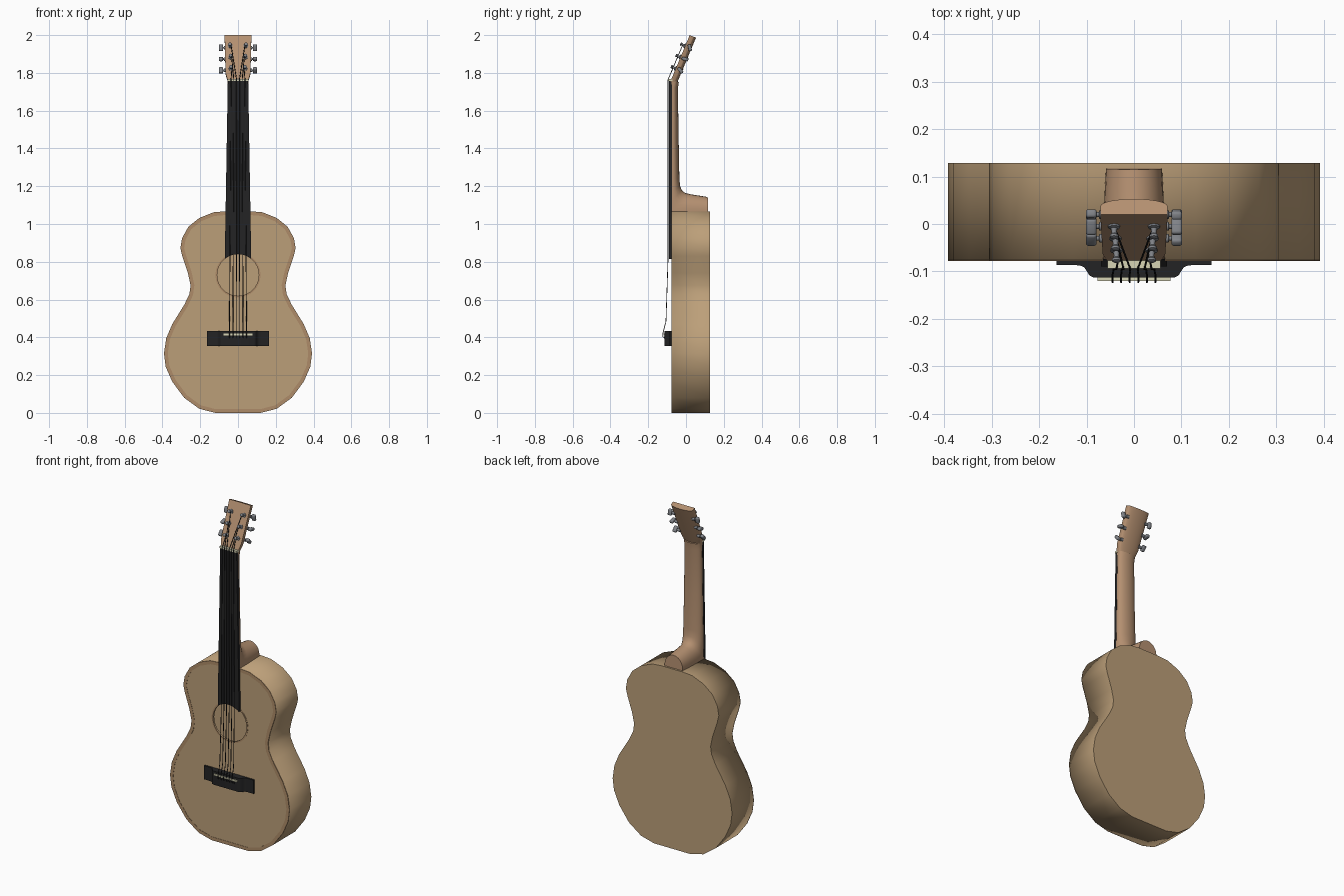
import bpy, bmesh, math
from mathutils import Vector, Matrix

if "Cube" in bpy.data.objects:
    bpy.data.objects.remove(bpy.data.objects["Cube"])


def material(name, rgb):
    m = bpy.data.materials.new(name)
    m.diffuse_color = (*rgb, 1)
    m.use_nodes = True
    m.node_tree.nodes["Principled BSDF"].inputs["Base Color"].default_value = m.diffuse_color
    return m


TAN = material("spruce", (0.50, 0.345, 0.19))
BROWN = material("neck_wood", (0.46, 0.28, 0.165))
EDGE = material("edging", (0.42, 0.26, 0.14))
BLACK = material("ebony", (0.017, 0.017, 0.018))
IVORY = material("ivory", (0.68, 0.66, 0.46))
METAL = material("metal", (0.22, 0.23, 0.25))


def finish(name, bm, mat, angle=35):
    bmesh.ops.recalc_face_normals(bm, faces=bm.faces)
    me = bpy.data.meshes.new(name)
    bm.to_mesh(me)
    bm.free()
    me.materials.append(mat)
    ob = bpy.data.objects.new(name, me)
    bpy.context.collection.objects.link(ob)
    bpy.ops.object.select_all(action='DESELECT')
    ob.select_set(True)
    bpy.context.view_layer.objects.active = ob
    bpy.ops.object.shade_smooth_by_angle(angle=math.radians(angle))
    return ob


def plate(name, loops, lo, hi, mat, axis='y'):
    """Flat outline (further loops are holes) extruded from lo to hi along axis."""
    bm = bmesh.new()
    edges = []
    for loop in loops:
        vs = [bm.verts.new((a, lo, b) if axis == 'y' else (a, b, lo)) for a, b in loop]
        edges += [bm.edges.new((vs[i - 1], vs[i])) for i in range(len(vs))]
    bmesh.ops.triangle_fill(bm, edges=edges, use_beauty=True)
    ext = bmesh.ops.extrude_face_region(bm, geom=bm.faces[:])
    step = Vector((0, hi - lo, 0)) if axis == 'y' else Vector((0, 0, hi - lo))
    bmesh.ops.translate(bm, vec=step, verts=[g for g in ext['geom'] if isinstance(g, bmesh.types.BMVert)])
    return finish(name, bm, mat)


def box(name, center, size, mat, rot=None, bevel=0.0):
    bm = bmesh.new()
    m = Matrix.Translation(center) @ (rot or Matrix()) @ Matrix.Diagonal((*size, 1))
    bmesh.ops.create_cube(bm, size=1, matrix=m)
    if bevel:
        bmesh.ops.bevel(bm, geom=bm.edges[:], offset=bevel, segments=3, profile=0.5, affect='EDGES')
    return finish(name, bm, mat, 50 if bevel else 35)


def lathe(name, p, direction, profile, mat, n=16):
    """Rings of (distance, radius) along a direction from point p."""
    bm = bmesh.new()
    rot = direction.to_track_quat('Z', 'Y')
    rings = [[bm.verts.new(p + rot @ Vector((r * math.cos(k * math.tau / n), r * math.sin(k * math.tau / n), d)))
              for k in range(n)] for d, r in profile]
    for a, b in zip(rings, rings[1:]):
        for k in range(n):
            bm.faces.new((a[k - 1], a[k], b[k], b[k - 1]))
    bm.faces.new(rings[0])
    bm.faces.new(rings[-1])
    return finish(name, bm, mat)


def circle(r, z, n=40):
    return [(r * math.cos(k * math.tau / n), z + r * math.sin(k * math.tau / n)) for k in range(n)]


# Body outline, right half from bottom to top, then mirrored
half = [(0.12, 0), (0.205, 0.022), (0.285, 0.08), (0.348, 0.165), (0.383, 0.245), (0.392, 0.315),
        (0.38, 0.395), (0.348, 0.47), (0.283, 0.575), (0.257, 0.63), (0.251, 0.675), (0.265, 0.74),
        (0.295, 0.83), (0.305, 0.872), (0.296, 0.925), (0.263, 0.985), (0.205, 1.032), (0.13, 1.062), (0.07, 1.067)]
outline = half + [(-x, z) for x, z in reversed(half)]


def inset(loop, d):
    out = []
    for i, p in enumerate(loop):
        a, b = Vector(loop[i - 1]), Vector(loop[(i + 1) % len(loop)])
        t = (b - a).normalized()
        out.append((p[0] - t.y * d, p[1] + t.x * d))
    return out


FRONT, BACK, HOLE_Z, HOLE_R = -0.076, 0.128, 0.73, 0.11

# Hollow back and sides
bm = bmesh.new()
back = [bm.verts.new((x, BACK, z)) for x, z in outline]
front = [bm.verts.new((x, FRONT, z)) for x, z in outline]
bm.faces.new(back)
for i in range(len(back)):
    bm.faces.new((back[i - 1], back[i], front[i], front[i - 1]))
shell = finish("body_back_and_sides", bm, TAN)
sol = shell.modifiers.new("wall", 'SOLIDIFY')
sol.thickness = 0.008
sol.offset = -1

# Soundboard, edging and hole ring
plate("soundboard", [inset(outline, 0.004), circle(HOLE_R, HOLE_Z)], FRONT, FRONT + 0.01, TAN)
plate("front_edging", [outline, inset(outline, 0.02)], FRONT - 0.0015, FRONT + 0.002, EDGE)
plate("soundhole_ring", [circle(0.119, HOLE_Z), circle(HOLE_R, HOLE_Z)], FRONT - 0.0015, FRONT + 0.002, EDGE)

# Fretboard whose lower end follows the soundhole
arc = []
for k in range(13):
    x = -0.07 + 0.14 * k / 12
    arc.append((x, HOLE_Z + math.sqrt(HOLE_R ** 2 - x * x)))
plate("fretboard", [arc + [(0.054, 1.757), (-0.054, 1.757)]], -0.09, -0.074, BLACK)
box("nut", (0, -0.083, 1.762), (0.112, 0.022, 0.011), IVORY)


# Tilted headstock frame: s runs up the face, d goes in behind the face
def head(s, d, x=0.0):
    return Vector((x, -0.078 + 0.385 * s + 0.923 * d, 1.766 + 0.923 * s - 0.385 * d))


def yz(y, z):
    return Vector((0, y, z))


# Neck, heel and headstock lofted from D sections: flat point, round point, half width, straight side share
def loft(name, stations, mat, n=12):
    bm = bmesh.new()
    rings = []
    for f, a, w, s in stations:
        prof = [(w, 0)] + [(w * math.cos(math.pi * k / n), s + (1 - s) * math.sin(math.pi * k / n))
                           for k in range(n + 1)] + [(-w, 0)]
        rings.append([bm.verts.new(f + (a - f) * d + Vector((x, 0, 0))) for x, d in prof])
    for p, q in zip(rings, rings[1:]):
        for k in range(len(p)):
            bm.faces.new((p[k - 1], p[k], q[k], q[k - 1]))
    bm.faces.new(rings[0])
    bm.faces.new(rings[-1])
    return finish(name, bm, mat)


loft("headstock", [(head(s, 0), head(s, 0.036), w, 0.55) for s, w in
                   ((0.2535, 0.071), (0.04, 0.066), (0.02, 0.062), (0.0, 0.056), (-0.012, 0.054))], BROWN)
loft("neck_and_heel", [
    (yz(-0.078, 1.765), yz(-0.038, 1.752), 0.055, 0.45),
    (yz(-0.078, 1.73), yz(-0.043, 1.715), 0.054, 0.3),
    (yz(-0.078, 1.45), yz(-0.039, 1.45), 0.058, 0.2),
    (yz(-0.078, 1.24), yz(-0.035, 1.24), 0.062, 0.2),
    (yz(-0.078, 1.17), yz(-0.031, 1.20), 0.063, 0.2),
    (yz(-0.078, 1.12), yz(-0.022, 1.178), 0.064, 0.2),
    (yz(-0.074, 1.06), yz(-0.006, 1.165), 0.065, 0.2),
    (yz(-0.02, 1.06), yz(0.02, 1.158), 0.065, 0.2),
    (yz(0.06, 1.06), yz(0.07, 1.15), 0.062, 0.2),
    (yz(0.117, 1.06), yz(0.115, 1.143), 0.059, 0.2)], BROWN)

# Bridge: thin wings sweeping up to a thick centre, plus saddle
wing = [(0.163, -0.074), (0.163, -0.086), (0.115, -0.087), (0.105, -0.091), (0.099, -0.1),
        (0.094, -0.108), (0.085, -0.113)]
plate("bridge", [wing + [(-x, y) for x, y in reversed(wing)]], 0.353, 0.434, BLACK, axis='z')
box("saddle", (0, -0.113, 0.416), (0.154, 0.014, 0.01), IVORY)
box("string_tie_bar", (0, -0.113, 0.399), (0.11, 0.006, 0.012), BLACK)


# Strings, one poly curve each, converted to mesh
def string(name, pts):
    cu = bpy.data.curves.new(name, 'CURVE')
    cu.dimensions = '3D'
    cu.bevel_depth = 0.0021
    cu.bevel_resolution = 1
    cu.use_fill_caps = True
    sp = cu.splines.new('POLY')
    sp.points.add(len(pts) - 1)
    for p, co in zip(sp.points, pts):
        p.co = (*co, 1)
    cu.materials.append(BLACK)
    ob = bpy.data.objects.new(name, cu)
    bpy.context.collection.objects.link(ob)
    bpy.ops.object.select_all(action='DESELECT')
    ob.select_set(True)
    bpy.context.view_layer.objects.active = ob
    bpy.ops.object.convert(target='MESH')


# Tuners and strings for each side and each of three rows
back_dir = head(0, 1) - head(0, 0)
rows = [(0.062, 0.037, 0.045, 0.037, 40), (0.127, 0.039, 0.027, 0.022, 75), (0.192, 0.042, 0.009, 0.0075, 10)]
for side, tag in ((-1, "left"), (1, "right")):
    for i, (s, px, bx, nx, turn) in enumerate(rows):
        label = f"{tag}_{i + 1}"
        string("string_" + label, [
            (side * bx, -0.112, 0.396), (side * bx, -0.1225, 0.404), (side * bx, -0.1225, 0.42),
            (side * bx, -0.106, 0.485), (side * (bx * 0.7 + nx * 0.3), -0.095, 0.82),
            (side * nx, -0.0955, 1.764), head(s, -0.014, side * (px - 0.005))])
        lathe("peg_post_" + label, head(s, 0.002, side * px), -back_dir,
              [(0, 0.0125), (0.006, 0.0125), (0.008, 0.007), (0.014, 0.0055), (0.02, 0.006),
               (0.023, 0.009), (0.028, 0.009), (0.03, 0.006)], METAL)
        lathe("peg_shaft_" + label, head(s, 0.026, side * 0.055), Vector((side, 0, 0)),
              [(0, 0.009), (0.018, 0.009), (0.019, 0.005), (0.03, 0.005)], METAL)
        box("peg_button_" + label, head(s, 0.026, side * 0.09), (0.023, 0.018, 0.036), METAL,
            Matrix.Rotation(math.radians(turn * side), 4, 'X'), 0.006)
